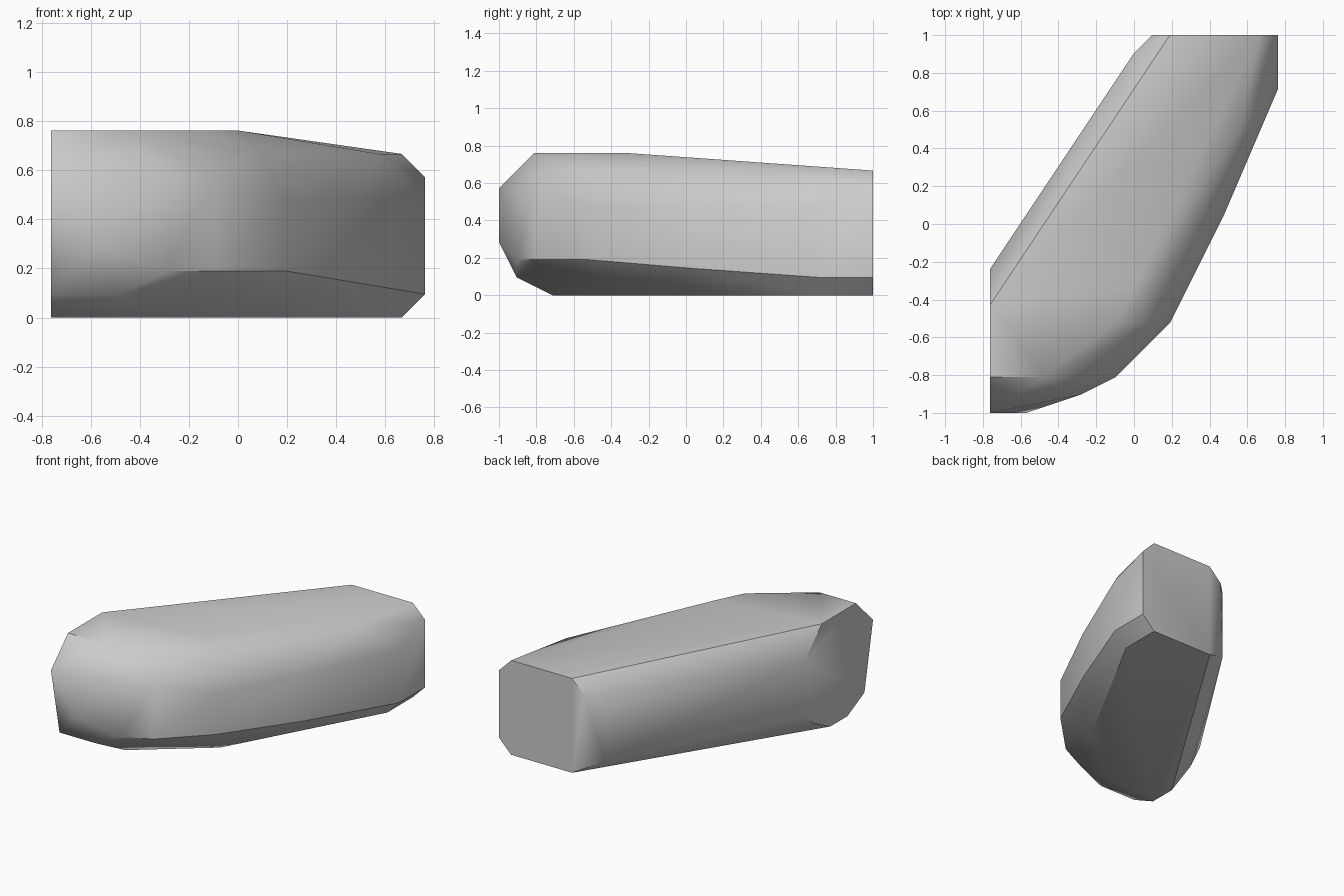
import bpy
import bmesh

cube = bpy.data.objects.get("Cube")
if cube:
    bpy.data.objects.remove(cube, do_unlink=True)

UNIT = 2 / 21      # grid step of the blocky design
HALF_DEPTH = 10.5  # grid steps from the front to the middle

# Corner points (x, y) of the boulder at each height
levels = {
    8: [(-8, 2), (-8, 6), (-5, 2), (-1, 5), (0, 7)],
    7: [(1, 5), (6, 16), (7, 21), (2, 21)],
    6: [(-8, 0), (-8, 8), (0, 20), (1, 21), (8, 21), (-3, 1), (-1, 2)],
    5: [(2, 5), (5, 11), (8, 18)],
    3: [(-6, 0)],
    2: [(-8, 8), (-3, 1), (-1, 2), (1, 4), (2, 5)],
    1.5: [(5, 11)],
    1: [(-8, 1), (-8, 7), (-5, 1), (0, 20), (8, 21), (8, 18)],
    0: [(-8, 3), (-8, 5), (2, 21), (7, 21), (7, 18), (1, 7), (-4, 3)],
}

# Wrap the corners in one convex skin
bm = bmesh.new()
for height, corners in levels.items():
    for x, y in corners:
        bm.verts.new((x * UNIT, (y - HALF_DEPTH) * UNIT, height * UNIT))
hull = bmesh.ops.convex_hull(bm, input=bm.verts)
loose = set(hull["geom_interior"] + hull["geom_unused"])
bmesh.ops.delete(bm, geom=[v for v in loose if isinstance(v, bmesh.types.BMVert)],
                 context="VERTS")
bmesh.ops.dissolve_limit(bm, angle_limit=0.01, verts=bm.verts, edges=bm.edges)
bmesh.ops.recalc_face_normals(bm, faces=bm.faces)

mesh = bpy.data.meshes.new("boulder")
bm.to_mesh(mesh)
bm.free()
boulder = bpy.data.objects.new("boulder", mesh)
bpy.context.collection.objects.link(boulder)

# Plain grey stone
stone = bpy.data.materials.new("grey_stone")
stone.use_nodes = True
colour = (0.6, 0.6, 0.6, 1)
stone.diffuse_color = colour
stone.node_tree.nodes["Principled BSDF"].inputs["Base Color"].default_value = colour
mesh.materials.append(stone)

# Smooth the rounded sides, keep the bevels crisp
bpy.ops.object.select_all(action="DESELECT")
boulder.select_set(True)
bpy.context.view_layer.objects.active = boulder
bpy.ops.object.shade_smooth_by_angle(angle=0.7)
